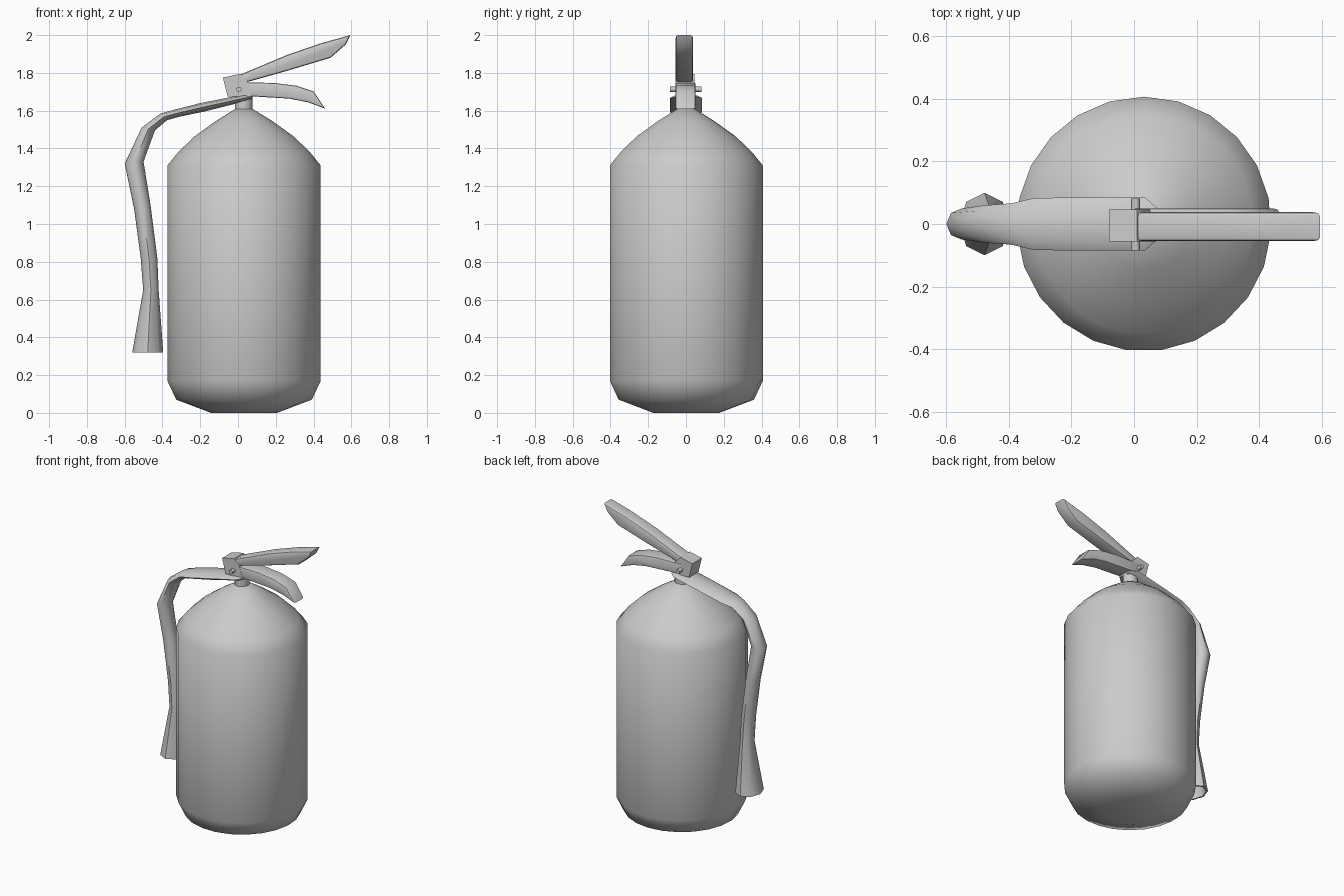
import bpy, bmesh
from math import sin, cos, pi, radians

if "Cube" in bpy.data.objects:
    bpy.data.objects.remove(bpy.data.objects["Cube"])


def finish(name, bm, angle=40):
    bmesh.ops.recalc_face_normals(bm, faces=bm.faces)
    mesh = bpy.data.meshes.new(name)
    bm.to_mesh(mesh)
    bm.free()
    ob = bpy.data.objects.new(name, mesh)
    bpy.context.collection.objects.link(ob)
    bpy.ops.object.select_all(action='DESELECT')
    ob.select_set(True)
    bpy.context.view_layer.objects.active = ob
    bpy.ops.object.shade_smooth_by_angle(angle=radians(angle))
    return ob


def loft(name, rings, angle=40):
    """Skin a list of equal-length point rings and cap both ends."""
    bm = bmesh.new()
    rows = [[bm.verts.new(p) for p in ring] for ring in rings]
    n = len(rows[0])
    for a, b in zip(rows, rows[1:]):
        for i in range(n):
            j = (i + 1) % n
            bm.faces.new((a[i], a[j], b[j], b[i]))
    bm.faces.new(rows[0])
    bm.faces.new(rows[-1])
    return finish(name, bm, angle)


def plate(name, outline, y0, y1, bevel):
    """Side profile in x-z, extruded across y, with softened rims."""
    bm = bmesh.new()
    face = bm.faces.new([bm.verts.new((x, y0, z)) for x, z in outline])
    ext = bmesh.ops.extrude_face_region(bm, geom=[face])
    moved = [v for v in ext["geom"] if isinstance(v, bmesh.types.BMVert)]
    bmesh.ops.translate(bm, verts=moved, vec=(0, y1 - y0, 0))
    rim = [e for e in bm.edges if abs(e.verts[0].co.y - e.verts[1].co.y) < 1e-6]
    if bevel:
        bmesh.ops.bevel(bm, geom=rim, offset=bevel, segments=2, profile=0.5, affect='EDGES')
    return finish(name, bm)


def circle(cx, r, z, n):
    return [(cx + r * sin(2 * pi * i / n), r * cos(2 * pi * i / n), z) for i in range(n)]


def section(outer, inner, half_width, n=8):
    """Oval hose section between two x-z points, spanning +-half_width in y."""
    (ox, oz), (ix, iz) = outer, inner
    pts = []
    for i in range(n):
        a = 2 * pi * i / n
        c = (1 + cos(a)) / 2
        pts.append((ix + (ox - ix) * c, half_width * sin(a), iz + (oz - iz) * c))
    return pts


# Tank with shoulder
tank = [(0.175, 0.0), (0.36, 0.07), (0.407, 0.17), (0.407, 1.31), (0.35, 1.38),
        (0.262, 1.465), (0.15, 1.545), (0.045, 1.61)]
loft("tank", [circle(0.032, r, z, 23) for r, z in tank], 50)

# Neck
loft("neck", [circle(0.03, 0.047, z, 12) for z in (1.59, 1.69)])

# Hose, flat at the valve and flaring into a hollow nozzle
hose = [((0.075, 1.682), (0.075, 1.662), 0.05),
        ((0.03, 1.685), (0.04, 1.650), 0.085),
        ((-0.20, 1.640), (-0.18, 1.595), 0.085),
        ((-0.33, 1.607), (-0.31, 1.568), 0.083),
        ((-0.41, 1.585), (-0.375, 1.55), 0.066),
        ((-0.51, 1.51), (-0.44, 1.495), 0.06),
        ((-0.60, 1.32), (-0.50, 1.33), 0.05),
        ((-0.55, 1.08), (-0.463, 1.10), 0.05),
        ((-0.515, 0.82), (-0.427, 0.82), 0.05),
        ((-0.502, 0.65), (-0.42, 0.65), 0.052),
        ((-0.56, 0.32), (-0.396, 0.32), 0.1),
        ((-0.55, 0.32), (-0.406, 0.32), 0.088),
        ((-0.50, 0.58), (-0.426, 0.58), 0.045)]
loft("hose", [section(*s) for s in hose], 50)

# Upper squeeze lever with the valve bracket at its root
plate("upper_lever", [(0.01, 1.79), (0.26, 1.895), (0.44, 1.957), (0.595, 2.0), (0.57, 1.95),
                      (0.49, 1.88), (0.25, 1.808), (0.05, 1.752), (0.0, 1.74)],
      -0.055, 0.038, 0.012)
plate("valve_bracket", [(-0.08, 1.775), (0.01, 1.795), (0.05, 1.755), (0.07, 1.675),
                        (-0.055, 1.675)], -0.056, 0.046, 0)

# Lower carrying handle
plate("lower_handle", [(0.0, 1.75), (0.19, 1.747), (0.31, 1.732), (0.40, 1.702), (0.462, 1.61),
                       (0.37, 1.645), (0.27, 1.664), (0.04, 1.678), (0.0, 1.68)],
      -0.055, 0.05, 0.008)

# Pivot pin across the bracket
pin = [[(0.005 + 0.014 * cos(i * pi / 4), y, 1.713 + 0.014 * sin(i * pi / 4)) for i in range(8)]
       for y in (-0.085, 0.082)]
loft("pivot_pin", pin, 50)
